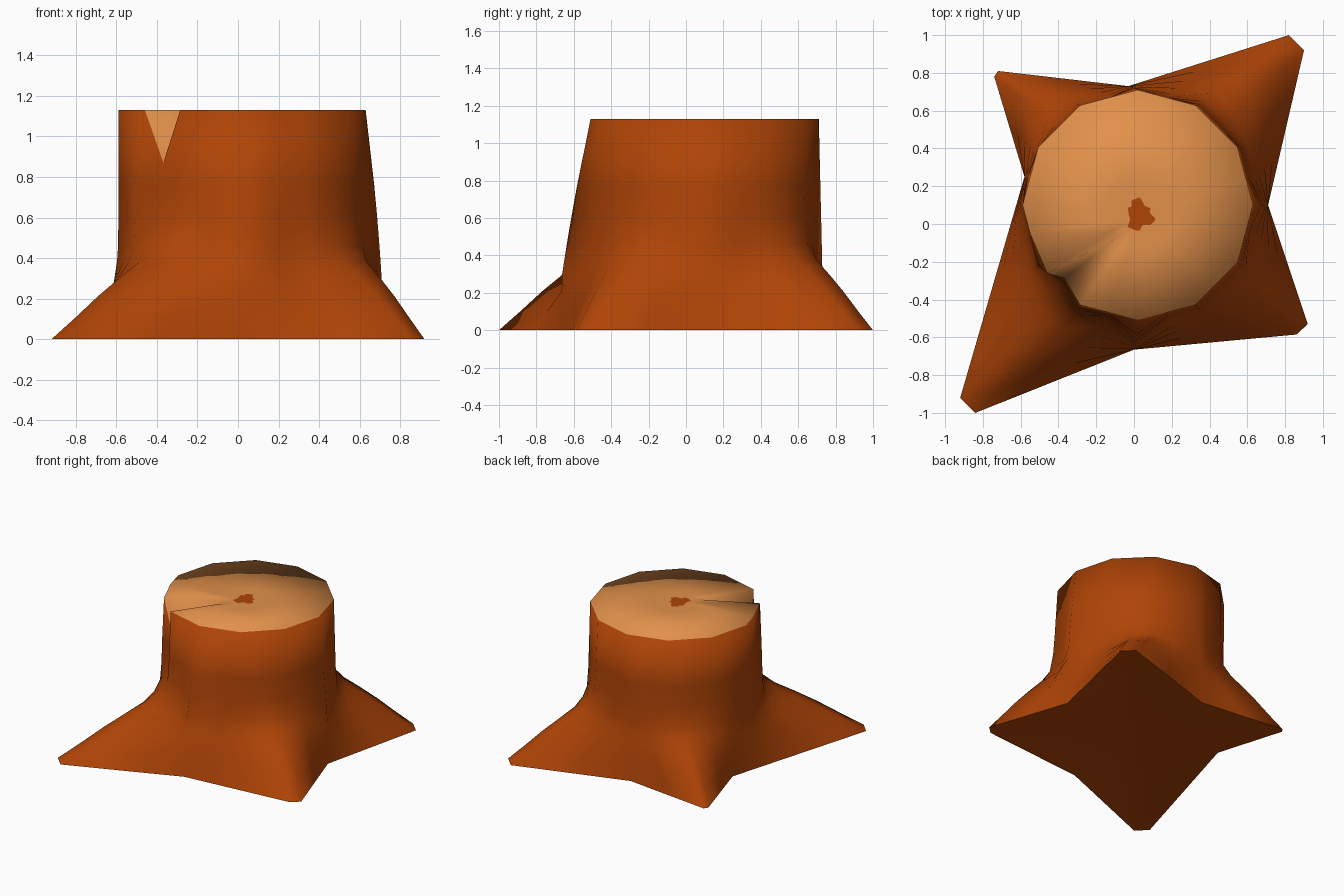
import bpy, bmesh, math, random

if "Cube" in bpy.data.objects:
    bpy.data.objects.remove(bpy.data.objects["Cube"])

random.seed(4)
N = 24          # columns around the trunk
TOP = 1.13

def material(name, col):
    m = bpy.data.materials.new(name)
    m.diffuse_color = (*col, 1)
    m.use_nodes = True
    m.node_tree.nodes["Principled BSDF"].inputs["Base Color"].default_value = m.diffuse_color
    return m

bark = material("bark", (0.43, 0.058, 0.002))
wood = material("cut wood", (0.76, 0.283, 0.07))

# Ground outline: column -> (x, y); two columns per root tip, one per valley
keys = {0: (0.71, 0.10), 3: (0.90, 0.92), 4: (0.82, 1.0), 6: (-0.03, 0.73),
        8: (-0.72, 0.81), 9: (-0.74, 0.78), 11: (-0.58, 0.25),
        15: (-0.92, -0.92), 16: (-0.84, -1.0), 18: (0.0, -0.665),
        21: (0.86, -0.585), 22: (0.92, -0.53), 24: (0.71, 0.10)}
tips = {3, 4, 8, 9, 15, 16, 21, 22}
valleys = {0, 6, 11, 18}

def ground(k):
    ks = sorted(keys)
    a = max(i for i in ks if i <= k)
    b = min(i for i in ks if i >= k)
    t = 0 if a == b else (k - a) / (b - a)
    return [keys[a][i] * (1 - t) + keys[b][i] * t for i in (0, 1)]

def trunk(k, z):
    # twelve-sided trunk, slightly wider towards the ground
    h = 1 - z / TOP
    a = math.radians(15 * k)
    r = 0.61 + 0.02 * h
    if k % 2:
        r *= math.cos(math.radians(15))
    if k == 15 and z > 0.5:
        r -= 0.04       # crack line in the bark
    if z > 1 and k == 14:
        a += math.radians(7)
        r = 0.60
    return 0.02 + 0.02 * h + r * math.cos(a), 0.10 - 0.02 * h + r * math.sin(a)

def spread(k, z, s):
    # roots flare out low down, valleys follow the taper of the trunk
    if k in valleys:
        return min(1, (TOP - z) / 0.85)
    return s if k in tips else s ** 1.35

bm = bmesh.new()

def skin(r0, r1, mat):
    for k in range(N):
        j = (k + 1) % N
        f = bm.faces.new((r0[k], r0[j], r1[j], r1[k]))
        f.material_index = mat

def fan(ring, centre, mat, flip=False):
    c = bm.verts.new(centre)
    for k in range(N):
        a, b = ring[k], ring[(k + 1) % N]
        f = bm.faces.new((b, a, c) if flip else (a, b, c))
        f.material_index = mat

# Side rings: (height, spread towards the root outline)
levels = [(0, 1), (0.10, 0.79), (0.21, 0.57), (0.30, 0.37), (0.38, 0.18),
          (0.46, 0.06), (0.60, 0.02), (0.76, 0.01), (TOP, 0)]
rings = []
for z, s in levels:
    ring = []
    for k in range(N):
        tx, ty = trunk(k, z)
        gx, gy = ground(k)
        f = spread(k, z, s)
        zz = 0.87 if (z == TOP and k == 15) else z      # notch in the rim
        ring.append(bm.verts.new((tx + f * (gx - tx), ty + f * (gy - ty), zz)))
    rings.append(ring)
for lo, hi in zip(rings, rings[1:]):
    skin(lo, hi, 0)

# Cut top with a dark heart
def disc(radius):
    out = []
    for k in range(N):
        a = math.radians(15 * k)
        r = radius()
        out.append(bm.verts.new((0.03 + r * math.cos(a), 0.05 + r * math.sin(a), TOP)))
    return out

grain = disc(lambda: 0.18)
heart = disc(lambda: random.uniform(0.05, 0.095))
skin(rings[-1], grain, 1)
skin(grain, heart, 1)
fan(heart, (0.03, 0.05, TOP), 0)

# Slightly hollow underside
fan(rings[0], (0, 0, 0.05), 0, flip=True)

for f in bm.faces:
    f.smooth = True
bottom = set(rings[0])
for e in bm.edges:
    if e.verts[0] in bottom and e.verts[1] in bottom:
        e.smooth = False

mesh = bpy.data.meshes.new("tree_stump")
bm.to_mesh(mesh)
bm.free()
mesh.materials.append(bark)
mesh.materials.append(wood)
obj = bpy.data.objects.new("tree_stump", mesh)
bpy.context.collection.objects.link(obj)
